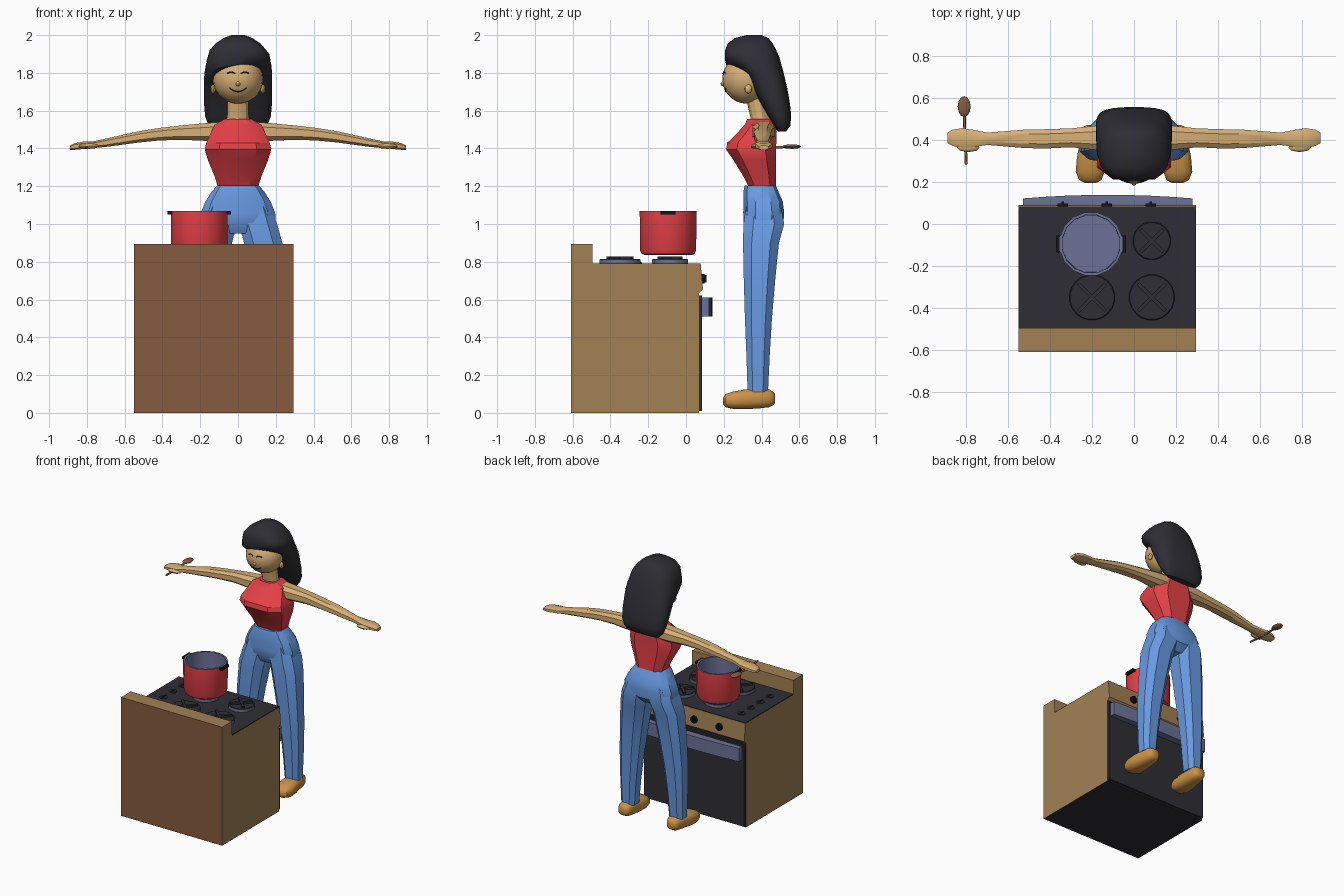
import bpy, bmesh, math
from mathutils import Vector

if "Cube" in bpy.data.objects:
    bpy.data.objects.remove(bpy.data.objects["Cube"])


def material(name, rgb):
    m = bpy.data.materials.new(name)
    m.diffuse_color = (*rgb, 1)
    m.use_nodes = True
    m.node_tree.nodes["Principled BSDF"].inputs["Base Color"].default_value = m.diffuse_color
    return m


CHARCOAL = material("charcoal", (0.027, 0.027, 0.036))
BLACK = material("black", (0.008, 0.008, 0.009))
TAN = material("tan", (0.36, 0.22, 0.088))
BROWN = material("brown", (0.235, 0.105, 0.05))
STEEL = material("blue grey", (0.15, 0.17, 0.31))
RED = material("red", (0.78, 0.052, 0.062))
SKIN = material("skin", (0.68, 0.43, 0.18))
DENIM = material("denim blue", (0.14, 0.325, 0.76))
SHOE = material("shoe orange", (0.60, 0.29, 0.06))


def finish(name, bm, mats, rule=None, angle=30):
    bmesh.ops.recalc_face_normals(bm, faces=bm.faces[:])
    if rule:
        for f in bm.faces:
            f.material_index = rule(f.normal, f.calc_center_median())
    me = bpy.data.meshes.new(name)
    bm.to_mesh(me)
    bm.free()
    for m in mats:
        me.materials.append(m)
    ob = bpy.data.objects.new(name, me)
    bpy.context.collection.objects.link(ob)
    if angle:
        bpy.ops.object.select_all(action='DESELECT')
        ob.select_set(True)
        bpy.context.view_layer.objects.active = ob
        bpy.ops.object.shade_smooth_by_angle(angle=math.radians(angle))
    return ob


def section(axis, pos, a0, a1, b0, b1, n=8, power=0.75):
    """Rounded-square ring across an axis, spanning a0..a1 by b0..b1."""
    step = 2 * math.pi / n
    top = math.cos(step / 2) ** power
    pts = []
    for i in range(n):
        t = (i + 0.5) * step
        u, v = (math.copysign(abs(k) ** power, k) / top for k in (math.cos(t), math.sin(t)))
        p = [(a0 + a1) / 2 + u * (a1 - a0) / 2, (b0 + b1) / 2 + v * (b1 - b0) / 2]
        p.insert("xyz".index(axis), pos)
        pts.append(Vector(p))
    return pts


def loft(name, rings, mats, rule=None, angle=30, mirror=False):
    bm = bmesh.new()
    for s in ((1, -1) if mirror else (1,)):
        vs = [[bm.verts.new((p.x * s, p.y, p.z)) for p in r] for r in rings]
        n = len(vs[0])
        for a, b in zip(vs, vs[1:]):
            for i in range(n):
                bm.faces.new((a[i], a[(i + 1) % n], b[(i + 1) % n], b[i]))
        bm.faces.new(vs[0])
        bm.faces.new(vs[-1])
    return finish(name, bm, mats, rule, angle)


def box(name, x, y, z, mats, rule=None):
    rings = [[Vector((a, b, c)) for a, b in ((x[0], y[0]), (x[1], y[0]), (x[1], y[1]), (x[0], y[1]))]
             for c in z]
    return loft(name, rings, mats, rule, 0)


def ball(name, c, r, mat, seg=16):
    bm = bmesh.new()
    bmesh.ops.create_uvsphere(bm, u_segments=seg, v_segments=seg // 2 + 2, radius=1)
    for v in bm.verts:
        v.co = Vector(a + b * k for a, b, k in zip(c, r, v.co))
    return finish(name, bm, [mat], angle=40)


def disc(name, axis, c, r, h, mat, n=16):
    """Short cylinder starting at c and running h along the axis."""
    i = "xyz".index(axis)
    a, b = [c[k] for k in range(3) if k != i]
    return loft(name, [section(axis, c[i] + d, a - r, a + r, b - r, b + r, n, 1) for d in (0, h)], [mat])


def line(name, pts, r, mat):
    cu = bpy.data.curves.new(name, 'CURVE')
    cu.dimensions = '3D'
    cu.bevel_depth = r
    cu.bevel_resolution = 1
    cu.use_fill_caps = True
    sp = cu.splines.new('POLY')
    sp.points.add(len(pts) - 1)
    for p, q in zip(sp.points, pts):
        p.co = (*q, 1)
    cu.materials.append(mat)
    ob = bpy.data.objects.new(name, cu)
    bpy.context.collection.objects.link(ob)


# Stove body, hob and rear panel
def body_rule(n, c):
    return 0 if n.y < -0.5 else 1 if abs(n.x) > 0.5 else 2


X = (-0.55, 0.295)
box("stove_body", X, (-0.61, 0.07), (0, 0.787), [BROWN, TAN, CHARCOAL], body_rule)
box("hob_top", (-0.548, 0.293), (-0.495, 0.076), (0.785, 0.791), [CHARCOAL])
box("rear_panel", X, (-0.61, -0.495), (0.787, 0.895), [BROWN, TAN],
    lambda n, c: 0 if n.y < -0.5 else 1)
box("oven_door", (-0.545, 0.29), (0.07, 0.086), (0.01, 0.622), [CHARCOAL])
panel = [(0.06, 0.635), (0.07, 0.635), (0.09, 0.655), (0.078, 0.787), (0.06, 0.787)]
loft("control_panel", [[Vector((x, y, z)) for y, z in panel] for x in X], [TAN], angle=0)

# Oven handle, bowed outwards
xs = [-0.53 + 0.81 * i / 8 for i in range(9)]
bow = [(x, 0.122 + 0.017 * (1 - ((x + 0.125) / 0.405) ** 2)) for x in xs]
outline = [(-0.53, 0.085)] + bow + [(0.28, 0.085)]
loft("oven_handle", [[Vector((x, y, z)) for x, y in outline] for z in (0.51, 0.61)], [STEEL])

# Front and hob knobs
for x in (-0.34, -0.13, 0.08):
    disc("front_knob", 'y', (x, 0.07, 0.71), 0.026, 0.028, BLACK)
    box("knob_grip", (x - 0.006, x + 0.006), (0.098, 0.108), (0.69, 0.73), [BLACK])
for y in (-0.035, -0.145, -0.26, -0.37):
    disc("hob_knob", 'z', (-0.44, y, 0.79), 0.026, 0.006, CHARCOAL)
    box("hob_knob_grip", (-0.444, -0.436), (y - 0.022, y + 0.022), (0.796, 0.802), [CHARCOAL])

# Burners: steel ring, dark plate and crossed bars
for x, y, r in ((-0.2, -0.35, 0.108), (0.085, -0.35, 0.108), (0.085, -0.08, 0.09), (-0.205, -0.09, 0.09)):
    rings = [section('z', z, x - k, x + k, y - k, y + k, 20, 1)
             for z, k in ((0.79, r), (0.812, r), (0.815, r - 0.004))]
    loft("burner", rings, [STEEL, CHARCOAL], lambda n, c: 1 if n.z > 0.5 else 0)
    for a in (math.pi / 4, -math.pi / 4):
        d = Vector((math.cos(a), math.sin(a), 0))
        s = Vector((-d.y, d.x, 0)) * 0.009
        o = Vector((x, y, 0))
        quad = [o + d * r * .85 + s, o - d * r * .85 + s, o - d * r * .85 - s, o + d * r * .85 - s]
        loft("burner_bar", [[p + Vector((0, 0, z)) for p in quad] for z in (0.81, 0.829)], [CHARCOAL], angle=0)

# Pot with steel inside
PX, PY = -0.205, -0.095


def pot_rule(n, c):
    inward = n.x * (c.x - PX) + n.y * (c.y - PY) < -0.01
    return 1 if inward or n.z > 0.9 else 0


pot = ((0.122, 0.835), (0.14, 0.841), (0.149, 0.862), (0.15, 1.07), (0.137, 1.07), (0.135, 0.85))
loft("pot", [section('z', z, PX - r, PX + r, PY - r, PY + r, 16, 1) for r, z in pot], [RED, STEEL], pot_rule)
for s in (-1, 1):
    xa, xb = sorted((PX + s * 0.145, PX + s * 0.168))
    box("pot_handle", (xa, xb), (PY - 0.04, PY + 0.04), (1.05, 1.069), [BLACK])

# Jeans: pelvis and two legs
hips = ((0.95, 0.10, 0.33, 0.47), (1.0, 0.20, 0.305, 0.515), (1.06, 0.197, 0.303, 0.52),
        (1.12, 0.172, 0.304, 0.512), (1.17, 0.14, 0.304, 0.49), (1.203, 0.112, 0.31, 0.476))
loft("jeans_hips", [section('z', z, -w, w, a, b, 12, 0.7) for z, w, a, b in hips], [DENIM])
leg = ((1.1, 0.005, 0.17, 0.32, 0.50), (1.0, 0.005, 0.207, 0.304, 0.52), (0.9, 0.032, 0.235, 0.302, 0.492),
       (0.7, 0.07, 0.25, 0.306, 0.472), (0.5, 0.103, 0.26, 0.312, 0.455), (0.3, 0.128, 0.26, 0.32, 0.443),
       (0.11, 0.145, 0.255, 0.326, 0.434))
loft("jeans_legs", [section('z', z, *s) for z, *s in leg], [DENIM], mirror=True)

# Shoes
shoe = ((0.196, 0.18, 0.235, 0.045, 0.08), (0.21, 0.155, 0.262, 0.03, 0.10), (0.25, 0.14, 0.278, 0.021, 0.113),
        (0.32, 0.142, 0.272, 0.02, 0.125), (0.39, 0.148, 0.258, 0.024, 0.128), (0.44, 0.152, 0.252, 0.03, 0.125),
        (0.465, 0.165, 0.24, 0.042, 0.11), (0.472, 0.18, 0.225, 0.055, 0.095))
loft("shoes", [section('y', y, *s, 12) for y, *s in shoe], [SHOE], angle=40, mirror=True)

# Sleeveless top
top = ((1.2, 0.108, 0.33, 0.477), (1.25, 0.123, 0.305, 0.477), (1.34, 0.16, 0.25, 0.477), (1.395, 0.176, 0.212, 0.477),
       (1.43, 0.168, 0.218, 0.478), (1.48, 0.145, 0.27, 0.479), (1.525, 0.125, 0.31, 0.48), (1.557, 0.07, 0.325, 0.478))
loft("top", [section('z', z, -w, w, a, b, 8, 0.65) for z, w, a, b in top], [RED])

# Arms and hands
arm = ((0.09, 0.35, 0.472, 1.44, 1.54), (0.17, 0.352, 0.47, 1.44, 1.534), (0.3, 0.366, 0.456, 1.446, 1.522),
       (0.42, 0.36, 0.452, 1.442, 1.508), (0.52, 0.362, 0.45, 1.432, 1.492), (0.7, 0.377, 0.436, 1.408, 1.452),
       (0.77, 0.366, 0.45, 1.402, 1.437), (0.82, 0.363, 0.457, 1.397, 1.436), (0.865, 0.372, 0.45, 1.393, 1.428),
       (0.89, 0.386, 0.436, 1.393, 1.415))
loft("arms", [section('x', x, *s) for x, *s in arm], [SKIN], mirror=True)
for s in (-1, 1):
    ball("thumb", (s * 0.79, 0.365, 1.412), (0.055, 0.022, 0.014), SKIN, 8)

# Wooden spoon in one hand
line("spoon_handle", [(-0.80, 0.285, 1.408), (-0.805, 0.4, 1.402), (-0.81, 0.53, 1.408)], 0.007, BROWN)
ball("spoon_bowl", (-0.81, 0.56, 1.41), (0.031, 0.05, 0.012), BROWN, 12)

# Neck, head, nose and ears
neck = ((1.52, 0.07, 0.345, 0.47), (1.57, 0.057, 0.34, 0.44), (1.70, 0.055, 0.31, 0.42))
loft("neck", [section('z', z, -w, w, a, b, 12, 1) for z, w, a, b in neck], [SKIN])
HC, HR = (0, 0.322, 1.767), (0.133, 0.13, 0.13)
ball("head", HC, HR, SKIN, 24)
ball("nose", (0, 0.197, 1.742), (0.013, 0.014, 0.013), SKIN, 8)
for s in (-1, 1):
    ball("ear", (s * 0.132, 0.33, 1.715), (0.013, 0.02, 0.024), SKIN, 8)


# Closed eyes and smile, laid on the face
def on_face(x, z):
    k = 1 - (x / HR[0]) ** 2 - ((z - HC[2]) / HR[2]) ** 2
    return (x, HC[1] - HR[1] * math.sqrt(k), z)


T = [i / 4 - 1 for i in range(9)]
for s in (-1, 1):
    line("closed_eye", [on_face(s * 0.036 + 0.021 * t, 1.804 - 0.007 * t * t) for t in T], 0.0035, BLACK)
line("smile", [on_face(0.045 * t, 1.70 + 0.02 * t * t) for t in T], 0.0035, BLACK)

# Hair: swept fringe and long back
hair = ((1.49, 0.13, 0.488, 0.53), (1.52, 0.155, 0.462, 0.552), (1.57, 0.174, 0.437, 0.557), (1.64, 0.18, 0.395, 0.55),
        (1.72, 0.181, 0.35, 0.536), (1.77, 0.18, 0.315, 0.524), (1.81, 0.178, 0.262, 0.514), (1.845, 0.172, 0.214, 0.505),
        (1.88, 0.165, 0.206, 0.495), (1.92, 0.15, 0.207, 0.478), (1.955, 0.12, 0.22, 0.46), (1.985, 0.075, 0.26, 0.435),
        (2.0, 0.035, 0.32, 0.40))
rings = []
for z, w, a, b in hair:
    ring = section('z', z, -w, w, a, b, 20, 0.72)
    if 1.76 < z < 1.9:
        for p in ring:
            p.z += 0.2 * p.x * (b - p.y) / (b - a)
    rings.append(ring)
loft("hair", rings, [CHARCOAL], angle=40)
